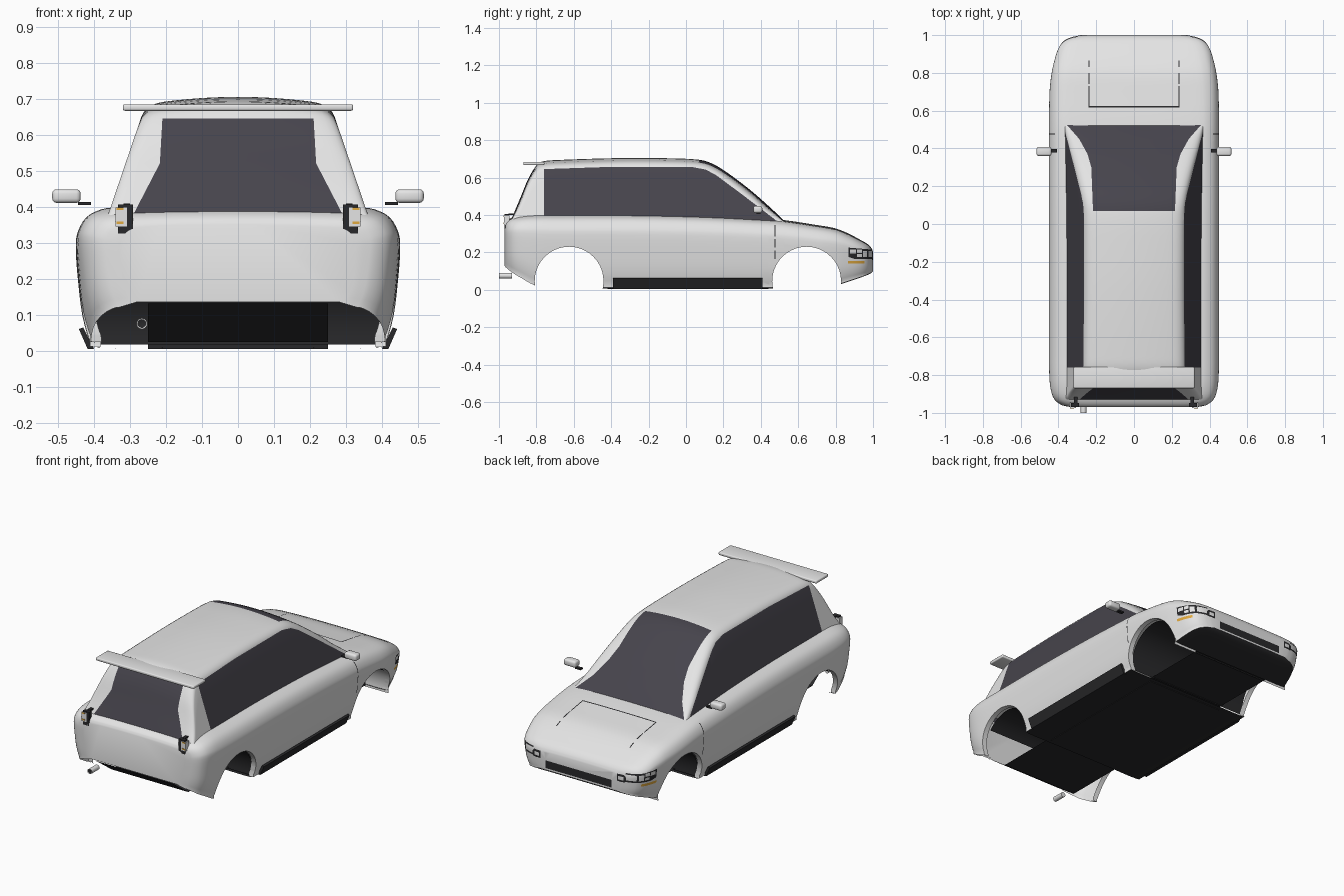
import bpy, bmesh, math
from mathutils import Vector, Matrix

cube = bpy.data.objects.get("Cube")
if cube:
    bpy.data.objects.remove(cube, do_unlink=True)

COLOURS = {"body_paint": (0.78, 0.78, 0.78), "dark_glass": (0.062, 0.058, 0.073),
           "black_trim": (0.022, 0.022, 0.024), "amber_lamp": (0.75, 0.4, 0.05)}
PAINT, GLASS, BLACK, AMBER = range(4)
materials = []
for label, rgb in COLOURS.items():
    m = bpy.data.materials.new(label)
    m.use_nodes = True
    m.diffuse_color = (*rgb, 1)
    m.node_tree.nodes["Principled BSDF"].inputs["Base Color"].default_value = (*rgb, 1)
    materials.append(m)


def finish(bm, name, mirror=False, angle=0.6):
    """Smooth shading with sharp creases, then an object from the mesh."""
    bm.normal_update()
    for f in bm.faces:
        f.smooth = True
    for e in bm.edges:
        e.smooth = e.calc_face_angle(0) < angle
    mesh = bpy.data.meshes.new(name)
    bm.to_mesh(mesh)
    bm.free()
    for m in materials:
        mesh.materials.append(m)
    ob = bpy.data.objects.new(name, mesh)
    bpy.context.collection.objects.link(ob)
    if mirror:
        ob.modifiers.new("mirror", 'MIRROR').merge_threshold = 0.0005


def refine(rows, n):
    """Smooth in-between rows; the first column is the parameter."""
    def slope(i, k):
        a, b = rows[max(i - 1, 0)], rows[min(i + 1, len(rows) - 1)]
        return (b[k] - a[k]) / (b[0] - a[0])
    out = []
    for i in range(len(rows) - 1):
        p, q = rows[i], rows[i + 1]
        h = q[0] - p[0]
        for s in range(n):
            t = s / n
            row = [p[0] + h * t]
            for k in range(1, len(p)):
                row.append((2*t**3 - 3*t*t + 1) * p[k] + (3*t*t - 2*t**3) * q[k]
                           + h * ((t**3 - 2*t*t + t) * slope(i, k) + (t**3 - t*t) * slope(i + 1, k)))
            out.append(row)
    return out + [list(rows[-1])]


def loft(sections, caps=False):
    bm = bmesh.new()
    grid = [[bm.verts.new(p) for p in s] for s in sections]
    for a, b in zip(grid, grid[1:]):
        for j in range(len(a) - 1):
            bm.faces.new((a[j], b[j], b[j + 1], a[j + 1]))
    if caps:
        bm.faces.new(grid[0])
        bm.faces.new(grid[-1][::-1])
    bm.normal_update()
    return bm


def region(bm, axes, poly, facing=None, limit=0.3):
    """Cut a convex outline, seen along one axis, into the surface; return the faces inside."""
    u, v = axes
    mid = [sum(p[k] for p in poly) / len(poly) for k in (0, 1)]
    planes = []
    for p, q in zip(poly, poly[1:] + poly[:1]):
        co, no = Vector((0, 0, 0)), Vector((0, 0, 0))
        co[u], co[v] = p
        no[u], no[v] = q[1] - p[1], p[0] - q[0]
        no.normalize()
        if no[u] * (mid[0] - p[0]) + no[v] * (mid[1] - p[1]) < 0:
            no = -no
        planes.append((co, no))
    look = Vector(facing).normalized() if facing else None
    faces = [f for f in bm.faces if (not look or f.normal.dot(look) > limit)
             and all(max((w.co - c).dot(n) for w in f.verts) > 1e-6 for c, n in planes)]
    for c, n in planes:
        if not faces:
            break
        geom = set(faces)
        for f in faces:
            geom.update(f.edges, f.verts)
        res = bmesh.ops.bisect_plane(bm, geom=list(geom), dist=1e-6, plane_co=c, plane_no=n)
        faces = [f for f in res["geom"] if isinstance(f, bmesh.types.BMFace)
                 and (f.calc_center_median() - c).dot(n) > 0]
    return faces


def paint(bm, mat, axes, poly, facing, limit=0.3):
    for f in region(bm, axes, poly, facing, limit):
        f.material_index = mat


def rect(a0, a1, b0, b1):
    return [(a0, b0), (a1, b0), (a1, b1), (a0, b1)]


def box(name, lo, hi, mat, bevel=0.0, mirror=False):
    bm = bmesh.new()
    bmesh.ops.create_cube(bm, size=1)
    lo, hi = Vector(lo), Vector(hi)
    for v in bm.verts:
        v.co = Vector([(lo[k] + hi[k]) / 2 + v.co[k] * (hi[k] - lo[k]) for k in range(3)])
    if bevel:
        bmesh.ops.bevel(bm, geom=bm.edges[:], offset=bevel, segments=3, profile=0.5, affect='EDGES')
    for f in bm.faces:
        f.material_index = mat
    finish(bm, name, mirror)


X, Y, Z = 0, 1, 2
SIDE, NOSE, TAIL, UP, CORNER = (1, 0, 0), (0, 1, 0), (0, -1, 0), (0, 0, 1), (1, .6, .2)
ARCHES, RADIUS, AXLE_Z = (-0.625, 0.645), 0.184, 0.046

# Lower body: station = y, half width, deck height, underside height
stations = [(-.97, .33, .35, .125), (-.96, .38, .368, .115), (-.93, .42, .386, .09),
            (-.88, .44, .398, .06), (-.81, .448, .405, .022), (-.7, .45, .405, .01),
            (-.3, .45, .405, .008), (.1, .45, .396, .008), (.4, .45, .381, .008),
            (.52, .45, .373, .008), (.7, .447, .346, .012), (.8, .436, .328, .023),
            (.87, .42, .3, .045), (.93, .4, .268, .065), (.97, .37, .245, .08),
            (.99, .328, .225, .09), (1, .28, .205, .1)]
profile = [(0, 0), (.45, 0), (.87, 0), (.915, .05), (.96, .24), (.985, .48), (1, .72),
           (.985, .82), (.94, .905), (.87, .955), (.76, .98), (.4, .996), (0, 1)]
profile = refine([(i, *p) for i, p in enumerate(profile)], 3)
body = loft([[(w * px, y, b + (t - b) * pz) for _, px, pz in profile]
             for y, w, t, b in refine(stations, 3)], caps=True)
# the tail is open underneath, the rest of the underside is black
tail = [(-.1, .01), (-.1, .135), (.28, .135), (.33, .12), (.375, .075), (.4, .01)]
bmesh.ops.delete(body, geom=region(body, (X, Z), tail, TAIL, .1), context='FACES')
under = [f for f in body.faces if f.normal.z < -0.55]
for f in under:
    f.material_index = BLACK
bmesh.ops.delete(body, geom=[f for f in under if f.calc_center_median().y < -.8], context='FACES')
paint(body, BLACK, (X, Z), rect(-.1, .215, .11, .155), NOSE)
# headlights: black frame, clear lens, black bars, wrapping on to the flat nose; indicators below
paint(body, BLACK, (Y, Z), [(.87, .175), (.87, .225), (.99, .215), (1.01, .165), (.9, .165)], CORNER, .53)
paint(body, BLACK, (X, Z), rect(.25, .3, .16, .202), NOSE, .9)
paint(body, PAINT, (X, Z), rect(.258, .29, .17, .19), NOSE, .9)
for y0, y1, z0, z1 in ((.878, .91, .195, .216), (.915, .94, .175, .19), (.915, .94, .197, .216),
                       (.946, .968, .175, .208), (.975, .995, .175, .208)):
    paint(body, PAINT, (Y, Z), rect(y0, y1, z0, z1), CORNER, .53)
paint(body, AMBER, (Y, Z), rect(.865, .955, .14, .155), CORNER)
# bonnet and door shut lines
paint(body, BLACK, (X, Y), rect(-.1, .242, .617, .624), UP)
for y0, y1 in ((.62, .73), (.74, .8), (.83, .865)):
    paint(body, BLACK, (X, Y), rect(.236, .242, y0, y1), UP)
for z0, z1 in ((.165, .21), (.225, .27), (.285, .345)):
    paint(body, BLACK, (Y, Z), rect(.473, .478, z0, z1), SIDE)
# wheel openings with a turned-in lip
for yc in ARCHES:
    ring = [(yc + RADIUS * math.cos(a * math.tau / 40), AXLE_Z + RADIUS * math.sin(a * math.tau / 40))
            for a in range(40)]
    bmesh.ops.delete(body, geom=region(body, (Y, Z), ring), context='FACES')
    lip = []
    for e in body.edges:
        a, b = (v.co for v in e.verts)
        d = b - a
        if e.is_boundary and abs(d.x) < abs(d.y) + abs(d.z) and all(
                abs(math.hypot(p.y - yc, p.z - AXLE_Z) - RADIUS) < .004 for p in (a, b)):
            lip.append(e)
    for v in bmesh.ops.extrude_edge_only(body, edges=lip)["geom"]:
        if isinstance(v, bmesh.types.BMVert):
            v.co.x -= 0.03
finish(body, "lower_body", mirror=True)


# Cabin: roof line = y, height; the sides lean in with height
def side_x(z):
    return 0.36 - 0.34 * (z - 0.38)


def cabin_section(y, top, base=0.33):
    crown, r, w = min(.02, (top - base) * .15), min(.035, (top - base) * .25), side_x(top)
    z0 = top - crown - r
    pts = [(side_x(base + (z0 - base) * k / 5), base + (z0 - base) * k / 5) for k in range(5)]
    inner = w - min(.045, (top - base) * .5)
    ctrl = [(side_x(z0), z0), (side_x(top - crown), top - crown), (inner, top - crown * (inner / w) ** 2)]
    for k in range(6):
        t = k / 5
        pts.append([(1-t)**2 * a + 2*t*(1-t) * b + t*t * c for a, b, c in zip(*ctrl)])
    for k in range(1, 7):
        x = inner * (1 - k / 6)
        pts.append((x, top - crown * (x / w) ** 2))
    return [(x, y, z) for x, z in pts]


roof_line = [(-.945, .35), (-.92, .41), (-.88, .505), (-.845, .59), (-.8, .665), (-.77, .685),
             (-.7, .693), (-.35, .704), (-.1, .703), (.05, .697), (.12, .683), (.2, .64),
             (.34, .536), (.45, .44), (.54, .355)]
cabin = loft([cabin_section(y, t) for y, t in refine(roof_line, 4)])
paint(cabin, GLASS, (Y, Z), [(-.76, .36), (-.76, .645), (-.4, .657), (.03, .657), (.107, .642), (.16, .613),
                             (.21, .578), (.315, .498), (.43, .412), (.5, .355)], SIDE)
outline = [(.07, .217), (.3, .226), (.37, .246), (.45, .29), (.53, .36)]
for (y0, x0), (y1, x1) in zip(outline, outline[1:]):
    paint(cabin, GLASS, (X, Y), [(-.1, y0), (x0, y0), (x1, y1), (-.1, y1)], (0, .5, 1))
for (z0, x0), (z1, x1) in (((.36, .3), (.52, .217)), ((.52, .217), (.645, .21))):
    paint(cabin, GLASS, (X, Z), [(-.1, z0), (x0, z0), (x1, z1), (-.1, z1)], TAIL)
finish(cabin, "cabin", mirror=True)

# Wheel housings: the rear one is open towards the hollow tail
for name, yc in zip(("rear_wheel_housing", "front_wheel_housing"), ARCHES):
    arc = [math.radians(-9 + 198 * k / 32) for k in range(33)]
    r = RADIUS + 0.002
    bm = loft([[(x, yc + r * math.cos(a), AXLE_Z + r * math.sin(a)) for a in arc]
               for x in (-.4, -.25, .25, .4)])
    for f in bm.faces:
        c = f.calc_center_median()
        f.material_index = PAINT if c.y > .78 and abs(c.x) > .25 else BLACK
    bmesh.ops.delete(bm, geom=[f for f in bm.faces if f.calc_center_median().y < -.76], context='FACES')
    finish(bm, name)

# Floor: a pan between the wheels and sheets running on to the tail and nose
box("floor_pan", (-.25, -.42, .004), (.25, .44, .03), BLACK)
for name, path in (("rear_floor", [(-.42, .024), (-.82, .024), (-.966, .13)]),
                   ("front_floor", [(.84, .024), (.44, .024)])):
    bm = loft([[(x, y, z) for x in (-.25, .25)] for y, z in path])
    for f in bm.faces:
        f.material_index = BLACK
    finish(bm, name)

# Side sills
sill = [(.4, .005), (.418, .005), (.442, .06), (.43, .064)]
bm = loft([[(x, y, z) for x, z in sill + sill[:1]] for y in (-.39, .41)])
for y in (-.39, .41):
    bm.faces.new([bm.verts.new((x, y, z)) for x, z in (sill if y < 0 else sill[::-1])])
bmesh.ops.remove_doubles(bm, verts=bm.verts[:], dist=1e-5)
for f in bm.faces:
    f.material_index = BLACK
finish(bm, "side_sill", mirror=True)

# Door mirrors and rear spoiler
box("door_mirror", (.437, .36, .41), (.516, .408, .448), PAINT, .012, True)
box("mirror_arm", (.408, .378, .404), (.445, .398, .413), BLACK, 0, True)
box("spoiler", (-.32, -.87, .666), (.32, -.757, .684), PAINT, .006)

# Tail lights
box("tail_light_frame", (.292, -.97, .325), (.333, -.948, .406), BLACK, 0, True)
box("tail_light_arm", (.3, -.95, .4), (.318, -.87, .408), BLACK, 0, True)
box("tail_light_lens", (.308, -.973, .345), (.34, -.944, .398), PAINT, 0, True)
for k, z in enumerate((.352, .39)):
    box(f"tail_indicator_{k + 1}", (.318, -.976, z), (.338, -.95, z + .007), AMBER, 0, True)

# Exhaust pipe
bm = bmesh.new()
bmesh.ops.create_cone(bm, cap_ends=True, segments=24, radius1=.015, radius2=.015, depth=.07,
                      matrix=Matrix.Translation((-.267, -.965, .075)) @ Matrix.Rotation(math.pi / 2, 4, 'X'))
bm.normal_update()
end = [f for f in bm.faces if f.normal.y < -.9]
bmesh.ops.inset_region(bm, faces=end, thickness=.003, depth=-.002)
for f in end:
    f.material_index = BLACK
finish(bm, "exhaust_pipe")
